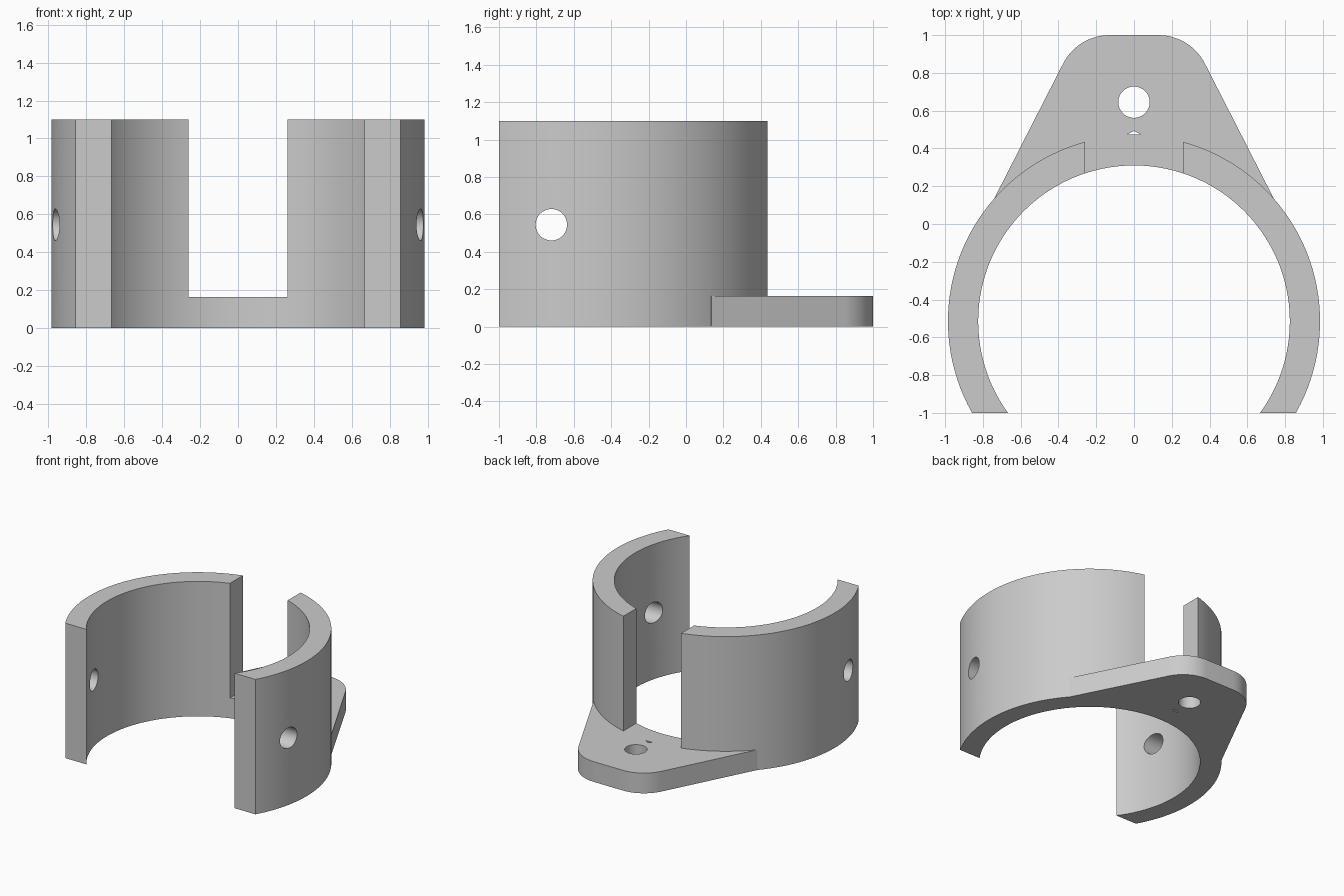
import bpy
import bmesh
from math import sin, cos, asin, radians, pi
from mathutils import Matrix, Vector

cube = bpy.data.objects.get("Cube")
if cube:
    bpy.data.objects.remove(cube, do_unlink=True)

# Main dimensions
CENTRE_Y, OUTER, INNER = -0.515, 0.985, 0.825
HEIGHT, PLATE = 1.1, 0.165
FRONT = -1.0

grey = bpy.data.materials.new("plain_grey")
grey.use_nodes = True
grey.diffuse_color = (0.6, 0.6, 0.6, 1)
grey.node_tree.nodes["Principled BSDF"].inputs["Base Color"].default_value = (0.6, 0.6, 0.6, 1)


def arc(cx, cy, r, start, end, steps):
    """Points along a circular arc."""
    angles = [start + (end - start) * i / steps for i in range(steps + 1)]
    return [(cx + r * cos(a), cy + r * sin(a)) for a in angles]


def prism(name, outline, z0, z1, matrix=Matrix()):
    """Extrude a flat outline from z0 to z1."""
    bm = bmesh.new()
    face = bm.faces.new([bm.verts.new((x, y, z0)) for x, y in outline])
    top = bmesh.ops.extrude_face_region(bm, geom=[face])
    verts = [v for v in top["geom"] if isinstance(v, bmesh.types.BMVert)]
    bmesh.ops.translate(bm, verts=verts, vec=Vector((0, 0, z1 - z0)))
    bmesh.ops.transform(bm, matrix=matrix, verts=bm.verts)
    bmesh.ops.recalc_face_normals(bm, faces=bm.faces)
    mesh = bpy.data.meshes.new(name)
    bm.to_mesh(mesh)
    bm.free()
    mesh.materials.append(grey)
    obj = bpy.data.objects.new(name, mesh)
    bpy.context.collection.objects.link(obj)
    return obj


def combine(target, other, operation):
    """Apply a boolean and discard the second object."""
    bpy.context.view_layer.objects.active = target
    mod = target.modifiers.new(operation.lower(), "BOOLEAN")
    mod.operation, mod.solver, mod.object = operation, "EXACT", other
    bpy.ops.object.modifier_apply(modifier=mod.name)
    bpy.data.objects.remove(other, do_unlink=True)


# Open ring, cut off flat at the front
a_out = asin((FRONT - CENTRE_Y) / OUTER)
a_in = asin((FRONT - CENTRE_Y) / INNER)
ring = arc(0, CENTRE_Y, OUTER, a_out, pi - a_out, 84)
ring += arc(0, CENTRE_Y, INNER, pi - a_in, a_in, 84)
clamp = prism("clamp_bracket", ring, 0, HEIGHT)

# Slot through the back of the ring, above the plate
slot = [(-0.26, 0), (0.26, 0), (0.26, 0.7), (-0.26, 0.7)]
combine(clamp, prism("slot_cutter", slot, PLATE, HEIGHT + 0.1), "DIFFERENCE")

# Tapered mounting tab with rounded corners, rooted inside the ring wall
lean = radians(27.2)
r = 0.275
corner = arc(0.13, 1 - r, r, lean, pi / 2, 12)
side = [(0.69, 0.12), (0.74, 0.135)] + corner
tab = side + [(-x, y) for x, y in reversed(side)]
tab += arc(0, CENTRE_Y, 0.9, radians(135), radians(45), 40)
combine(clamp, prism("mounting_tab", tab, 0, PLATE), "UNION")

# Screw hole and small notch in the tab
hole = arc(0, 0.645, 0.083, 0, 2 * pi, 48)[:-1]
combine(clamp, prism("screw_cutter", hole, -0.1, 0.3), "DIFFERENCE")
notch = [(-0.035, 0.475), (0.035, 0.475), (0, 0.493)]
combine(clamp, prism("notch_cutter", notch, -0.1, 0.3), "DIFFERENCE")

# Cross pin hole through both ring arms
pin = arc(0, 0, 0.084, 0, 2 * pi, 48)[:-1]
across = Matrix.Translation((0, -0.72, 0.545)) @ Matrix.Rotation(pi / 2, 4, "Y")
combine(clamp, prism("pin_cutter", pin, -1.2, 1.2, across), "DIFFERENCE")

# Smooth curved walls, crisp edges
bpy.ops.object.select_all(action="DESELECT")
clamp.select_set(True)
bpy.context.view_layer.objects.active = clamp
bpy.ops.object.shade_smooth_by_angle(angle=radians(10))
